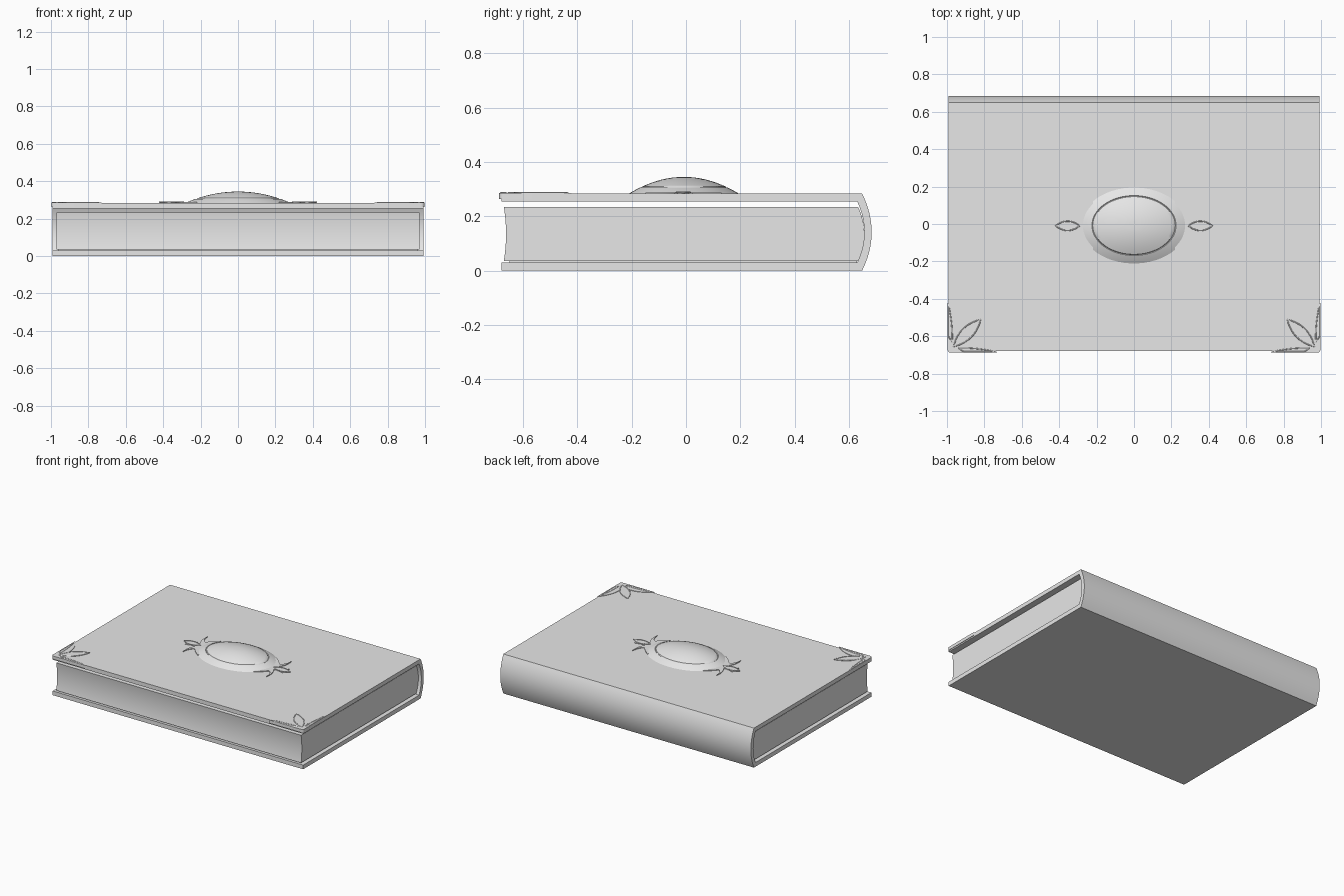
import bpy, bmesh, math
from mathutils import Vector

cube = bpy.data.objects.get("Cube")
if cube:
    bpy.data.objects.remove(cube)

GREY = (0.8, 0.8, 0.8, 1)
mat = bpy.data.materials.new("plain_grey")
mat.use_nodes = True
mat.diffuse_color = GREY
mat.node_tree.nodes["Principled BSDF"].inputs["Base Color"].default_value = GREY

TOP = 0.283      # upper face of the cover
BOW = 0.14       # mid height of the book


def finish(name, bm, mirror=False):
    """Turn a bmesh into a smooth shaded object, optionally mirrored in x."""
    bmesh.ops.recalc_face_normals(bm, faces=bm.faces)
    mesh = bpy.data.meshes.new(name)
    bm.to_mesh(mesh)
    bm.free()
    mesh.materials.append(mat)
    obj = bpy.data.objects.new(name, mesh)
    bpy.context.collection.objects.link(obj)
    bpy.ops.object.select_all(action='DESELECT')
    obj.select_set(True)
    bpy.context.view_layer.objects.active = obj
    bpy.ops.object.shade_smooth_by_angle(angle=math.radians(35))
    if mirror:
        obj.modifiers.new("mirror", 'MIRROR').use_mirror_merge = False
    return obj


def prism(bm, points, step):
    """Extrude a closed outline of 3D points along a vector."""
    face = bm.faces.new([bm.verts.new(p) for p in points])
    new = bmesh.ops.extrude_face_region(bm, geom=[face])["geom"]
    bmesh.ops.translate(bm, vec=step, verts=[v for v in new if isinstance(v, bmesh.types.BMVert)])


def bulge(y, depth, z0, z1, n=16):
    """Bowed line in the y-z plane from z0 up to z1."""
    return [(y + depth * (1 - (2 * i / n - 1) ** 2), z0 + (z1 - z0) * i / n) for i in range(n + 1)]


def bezier(a, b, c, n=12):
    a, b, c = Vector(a), Vector(b), Vector(c)
    return [a * (1 - t) ** 2 + b * 2 * t * (1 - t) + c * t * t for t in (i / n for i in range(n + 1))]


def leaf(base, tip, left, right):
    """Pointed leaf outline with separate bulges on its two sides."""
    base, tip = Vector(base), Vector(tip)
    mid, side = (base + tip) / 2, (tip - base).orthogonal().normalized()
    return bezier(base, mid + side * left, tip) + bezier(tip, mid - side * right, base)[1:-1]


def flat(points, z):
    return [(p[0], p[1], z) for p in points]


def rims(name, paths, z, radius):
    """Raised outlines, mirrored to both sides."""
    curve = bpy.data.curves.new(name, 'CURVE')
    curve.dimensions = '3D'
    curve.bevel_depth = radius
    curve.bevel_resolution = 2
    curve.use_fill_caps = True
    for points, closed in paths:
        spline = curve.splines.new('POLY')
        spline.points.add(len(points) - 1)
        for target, p in zip(spline.points, points):
            target.co = (p[0], p[1], z, 1)
        spline.use_cyclic_u = closed
        spline.use_smooth = True
    curve.materials.append(mat)
    obj = bpy.data.objects.new(name, curve)
    bpy.context.collection.objects.link(obj)
    obj.modifiers.new("mirror", 'MIRROR').use_mirror_merge = False


# Cover: two boards joined by a bowed spine
outer = [(-0.68, 0)] + bulge(0.649, 0.035, 0, TOP) + [(-0.68, TOP)]
inner = [(-0.68, 0.03)] + bulge(0.631, 0.026, 0.03, 0.254) + [(-0.68, 0.254)]
bm = bmesh.new()
prism(bm, [(-0.993, y, z) for y, z in outer + inner[::-1]], (1.986, 0, 0))
finish("cover", bm)

# Page block: hollowed fore edge, rounded back
back = bulge(0.634, 0.023, 0.036, 0.234)
fore = bulge(-0.671, 0.008, 0.036, 0.234)
bm = bmesh.new()
prism(bm, [(-0.97, y, z) for y, z in back + fore[::-1]], (1.94, 0, 0))
finish("page_block", bm)

# Thin hinge strip that seats the pages on the lower board
bm = bmesh.new()
prism(bm, [(-0.96, -0.65, 0.028), (0.96, -0.65, 0.028), (0.96, 0.63, 0.028), (-0.96, 0.63, 0.028)], (0, 0, 0.01))
finish("page_seat", bm)

# Medallion: low oval dome with a fine groove around its centre
profile = [1, 0.98, 0.93, 0.87, 0.82, 0.79, 0.775, 0.76, 0.7, 0.6, 0.5, 0.4, 0.3, 0.2, 0.1]
SEG = 64
bm = bmesh.new()
rings = []
for r in profile:
    z = TOP + 0.062 * (1 - r * r) - (0.004 if r == 0.775 else 0)
    rings.append([bm.verts.new((0.285 * r * math.cos(a), 0.203 * r * math.sin(a) - 0.008, z))
                  for a in (2 * math.pi * i / SEG for i in range(SEG))])
for low, high in zip(rings, rings[1:]):
    for i in range(SEG):
        j = (i + 1) % SEG
        bm.faces.new((low[i], low[j], high[j], high[i]))
bm.faces.new(rings[-1])
bm.faces.new(rings[0][::-1])
finish("medallion", bm)

# Medallion side ornaments: neck, pointed bud and two curling tendrils
MID = -0.01
bm = bmesh.new()
bud = leaf((0.29, MID), (0.42, MID), 0.05, 0.05)
prism(bm, flat(bud, TOP - 0.005), (0, 0, 0.01))
for s in (1, -1):
    tendril = (bezier((0.23, MID + s * 0.13), (0.285, MID + s * 0.06), (0.29, MID))
               + bezier((0.31, MID), (0.29, MID + s * 0.06), (0.33, MID + s * 0.14)))
    hook = bezier((0.33, MID + s * 0.14), (0.325, MID + s * 0.08), (0.35, MID + s * 0.035))
    neck = bezier((0.22, MID + s * 0.13), (0.29, MID + s * 0.08), (0.32, MID + s * 0.02))
    prism(bm, flat(neck + [(0.32, MID), (0.22, MID)], TOP - 0.005), (0, 0, 0.01))
    curl = (bezier((0.28, MID + s * 0.06), (0.325, MID + s * 0.06), (0.332, MID + s * 0.14))
            + bezier((0.332, MID + s * 0.14), (0.345, MID + s * 0.06), (0.30, MID + s * 0.02))[1:])
    prism(bm, flat(curl, TOP - 0.005), (0, 0, 0.01))
    barb = leaf((0.33, MID), (0.39, MID + s * 0.035), 0.015, 0.015)
    prism(bm, flat(barb, TOP - 0.005), (0, 0, 0.009))
finish("medallion_ornament", bm, mirror=True)
rims("bud_rim", [(bud, True)], TOP + 0.005, 0.003)

# Corner guards: a wrapped edge with three leaves
CX, CY = 0.997, -0.688


def swap(points):
    """Reflect an outline across the corner diagonal."""
    return [(CX - (p[1] - CY), CY + (CX - p[0])) for p in points]


arm = bezier((0.93, CY + 0.055), (0.83, CY + 0.085), (0.73, CY))
corner = bezier((CX - 0.02, CY), (CX, CY), (CX, CY + 0.02), 6)
outline = arm + corner + swap(arm)[::-1]
middle = leaf((0.965, CY + 0.032), (0.82, CY + 0.177), 0.062, 0.062)
bm = bmesh.new()
prism(bm, flat(outline, 0.263), (0, 0, 0.023))
prism(bm, flat(middle, TOP - 0.01), (0, 0, 0.013))
finish("corner_guard", bm, mirror=True)

side_leaf = leaf((0.94, CY + 0.025), (0.745, CY + 0.006), 0.062, 0.012)
side_leaf = [(p[0], max(p[1], CY + 0.005)) for p in side_leaf]
rims("corner_leaf_rim", [(middle, True), (side_leaf, True), (swap(side_leaf), True)], 0.285, 0.0035)
